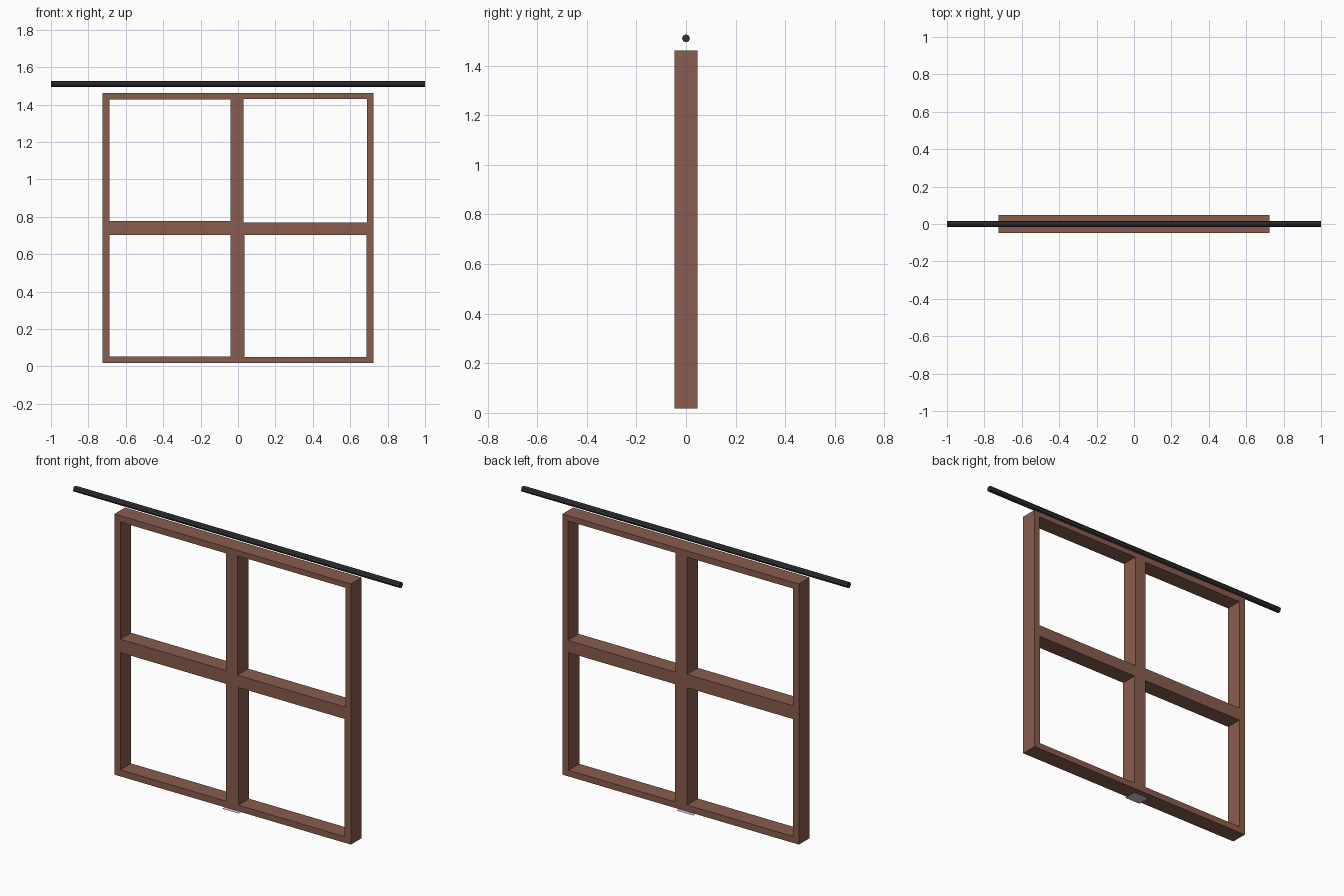
import bpy
import bmesh
from math import pi
from mathutils import Matrix

if "Cube" in bpy.data.objects:
    bpy.data.objects.remove(bpy.data.objects["Cube"])


def material(name, rgb):
    mat = bpy.data.materials.new(name)
    mat.diffuse_color = (*rgb, 1)
    mat.use_nodes = True
    mat.node_tree.nodes["Principled BSDF"].inputs["Base Color"].default_value = mat.diffuse_color
    return mat


def finish(name, bm, mat=None):
    bmesh.ops.remove_doubles(bm, verts=bm.verts, dist=1e-5)
    if len(bm.faces) > 1:
        bmesh.ops.recalc_face_normals(bm, faces=bm.faces)
    mesh = bpy.data.meshes.new(name)
    bm.to_mesh(mesh)
    bm.free()
    if mat:
        mesh.materials.append(mat)
    obj = bpy.data.objects.new(name, mesh)
    bpy.context.collection.objects.link(obj)
    return obj


wood = material("brown_wood", (0.25, 0.11, 0.075))
metal = material("dark_metal", (0.033, 0.033, 0.035))

# Window frame: four hollow cells that share the centre lines
W, D, Z0, ZM, Z1 = 0.725, 0.047, 0.017, 0.739, 1.461
# (outer x range, outer z range, opening x range, opening z range)
cells = [
    ((-W, 0), (ZM, Z1), (-0.688, -0.04), (0.777, 1.426)),
    ((0, W), (ZM, Z1), (0.03, 0.691), (0.77, 1.431)),
    ((-W, 0), (Z0, ZM), (-0.688, -0.04), (0.703, 0.053)[::-1]),
    ((0, W), (Z0, ZM), (0.035, 0.687), (0.051, 0.703)),
]


def corners(bm, xs, zs, y):
    return [bm.verts.new((x, y, z)) for x, z in
            ((xs[0], zs[0]), (xs[1], zs[0]), (xs[1], zs[1]), (xs[0], zs[1]))]


bm = bmesh.new()
for ox, oz, ix, iz in cells:
    of, ob = corners(bm, ox, oz, -D), corners(bm, ox, oz, D)
    nf, nb = corners(bm, ix, iz, -D), corners(bm, ix, iz, D)
    # Bottom, right, top and left sides; only outer sides get an edge face
    outside = (oz[0] == Z0, ox[1] == W, oz[1] == Z1, ox[0] == -W)
    for i in range(4):
        j = (i + 1) % 4
        bm.faces.new((of[i], of[j], nf[j], nf[i]))
        bm.faces.new((ob[j], ob[i], nb[i], nb[j]))
        bm.faces.new((nf[i], nf[j], nb[j], nb[i]))
        if outside[i]:
            bm.faces.new((of[j], of[i], ob[i], ob[j]))
finish("window_frame", bm, wood)

# Curtain rod above the frame
bm = bmesh.new()
bmesh.ops.create_cone(
    bm, cap_ends=True, segments=8, radius1=0.016, radius2=0.016, depth=2,
    matrix=Matrix.Translation((0, 0, 1.51)) @ Matrix.Rotation(pi / 2, 4, 'Y'))
finish("curtain_rod", bm, metal)

# Small flat plate just below the frame
bm = bmesh.new()
bmesh.ops.create_grid(
    bm, x_segments=1, y_segments=1, size=1,
    matrix=Matrix.Translation((-0.02, 0, 0)) @ Matrix.Diagonal((0.05, 0.038, 1, 1)))
finish("base_plate", bm)
